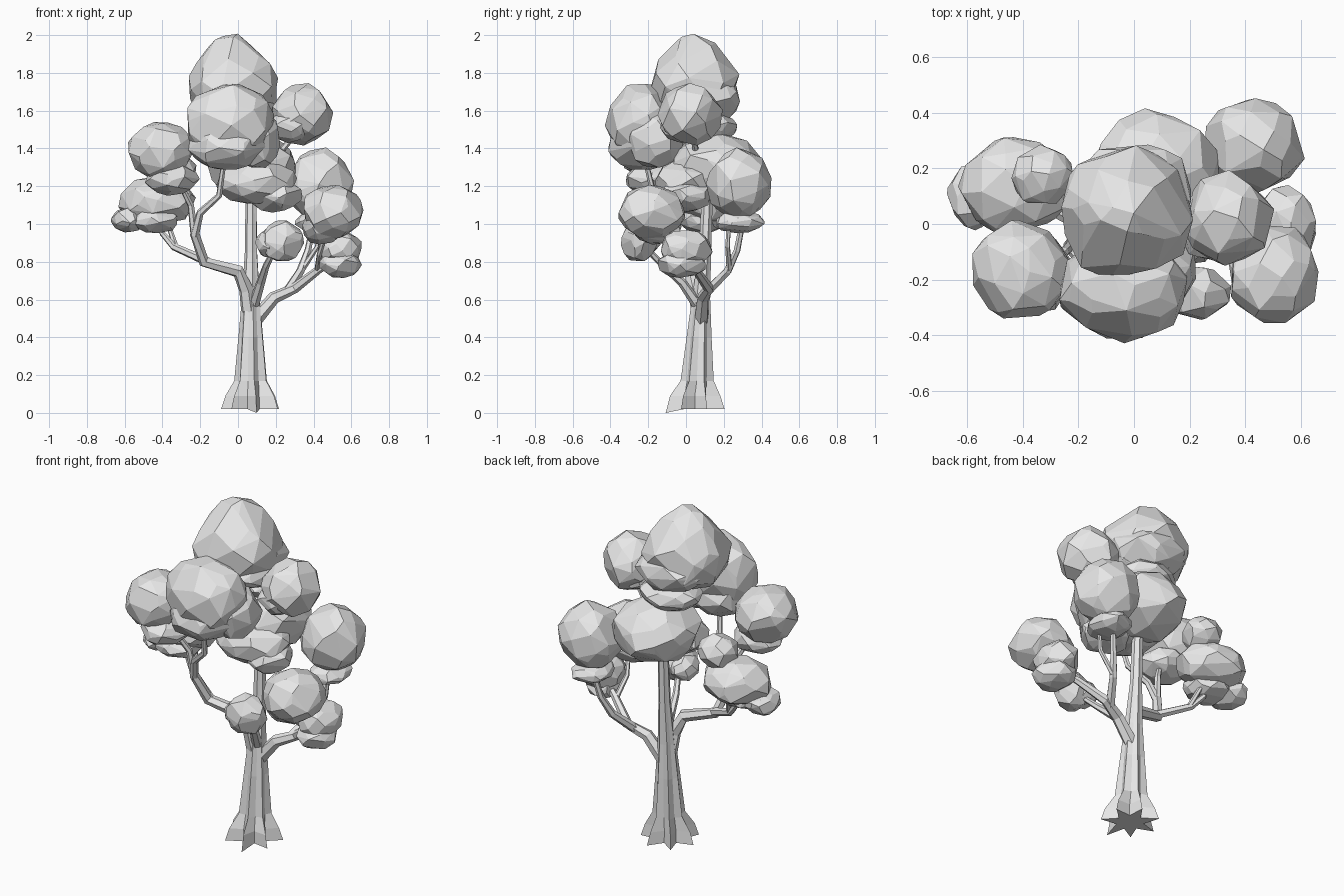
import bpy, bmesh, math, random
from mathutils import Vector

cube = bpy.data.objects.get("Cube")
if cube:
    bpy.data.objects.remove(cube, do_unlink=True)

random.seed(11)

# One plain grey for the whole tree
grey = bpy.data.materials.new("plain grey")
grey.use_nodes = True
grey.diffuse_color = (0.8, 0.8, 0.8, 1)
shader = next(n for n in grey.node_tree.nodes if n.type == "BSDF_PRINCIPLED")
shader.inputs["Base Color"].default_value = grey.diffuse_color


def finish(name, bm):
    """Turn a bmesh into a flat-shaded object."""
    bmesh.ops.recalc_face_normals(bm, faces=bm.faces[:])
    mesh = bpy.data.meshes.new(name)
    bm.to_mesh(mesh)
    bm.free()
    mesh.materials.append(grey)
    obj = bpy.data.objects.new(name, mesh)
    bpy.context.collection.objects.link(obj)
    return obj


def add_lump(bm, centre, radii, taper):
    """Faceted boulder: convex hull of jittered points on an ellipsoid."""
    lump = bmesh.new()
    count = 24 + int(130 * max(radii))
    golden = math.pi * (3 - math.sqrt(5))
    for i in range(count):
        z = 1 - 2 * (i + 0.5) / count
        angle = i * golden + random.uniform(-0.4, 0.4)
        ring = math.sqrt(1 - z * z) * (1 - taper * max(z, 0))
        point = Vector((ring * math.cos(angle), ring * math.sin(angle), z))
        point *= random.uniform(0.94, 1.06)
        lump.verts.new([c + p * r for c, p, r in zip(centre, point, radii)])
    bmesh.ops.convex_hull(lump, input=lump.verts[:])
    loose = [v for v in lump.verts if not v.link_faces]
    bmesh.ops.delete(lump, geom=loose, context="VERTS")
    bmesh.ops.dissolve_limit(lump, angle_limit=math.radians(9),
                             verts=lump.verts[:], edges=lump.edges[:])
    # Copy the finished lump into the cluster
    copies = {v: bm.verts.new(v.co) for v in lump.verts}
    for face in lump.faces:
        bm.faces.new([copies[v] for v in face.verts])
    lump.free()


def foliage(name, *lumps, taper=0.0):
    """Leaf cluster from (centre, radii) lumps."""
    bm = bmesh.new()
    for centre, radii in lumps:
        add_lump(bm, centre, radii, taper)
    return finish(name, bm)


def loft(bm, rings):
    """Skin closed rings of equal length and cap both ends."""
    rings = [[bm.verts.new(p) for p in ring] for ring in rings]
    size = len(rings[0])
    for low, high in zip(rings, rings[1:]):
        for i in range(size):
            j = (i + 1) % size
            bm.faces.new((low[i], low[j], high[j], high[i]))
    bm.faces.new(rings[0][::-1])
    bm.faces.new(rings[-1])


def branch(name, start, end, *path, sides=6):
    """Tapered limb along a path, from start radius to end radius."""
    points = [Vector(p) for p in path]
    last = len(points) - 1
    rings = []
    for i, point in enumerate(points):
        tangent = (points[min(i + 1, last)] - points[max(i - 1, 0)]).normalized()
        side = tangent.cross(Vector((0.3, 1, 0.1))).normalized()
        other = tangent.cross(side)
        radius = start + (end - start) * i / last
        turns = [math.tau * k / sides for k in range(sides)]
        rings.append([point + radius * (side * math.cos(a) + other * math.sin(a))
                      for a in turns])
    bm = bmesh.new()
    loft(bm, rings)
    return finish(name, bm)


def trunk(name, profile, roots=7):
    """Fluted trunk flaring into roots; profile is (z, centre y, crest, groove)."""
    rings = []
    for level, (z, y, crest, groove) in enumerate(profile):
        ring = []
        for i in range(roots * 2):
            # Crests and grooves alternate; the front root reaches lowest
            angle = math.pi * i / roots - math.pi / 2 + 0.18
            radius = groove if i % 2 else crest
            height = 0.0 if level == 0 and i == 0 else z
            ring.append((0.07 + radius * math.cos(angle),
                         y + radius * math.sin(angle), height))
        rings.append(ring)
    bm = bmesh.new()
    loft(bm, rings)
    return finish(name, bm)


# Trunk with root flare
trunk("trunk",
      [(0.02, 0.05, 0.16, 0.075), (0.09, 0.05, 0.137, 0.072), (0.17, 0.06, 0.09, 0.066),
       (0.4, 0.07, 0.068, 0.055), (0.6, 0.08, 0.05, 0.043), (0.85, 0.1, 0.034, 0.03),
       (1.3, 0.12, 0.028, 0.024)])

# Limbs on the model's right
branch("right_limb", 0.045, 0.026, (0.06, 0.07, 0.54), (0.045, 0.05, 0.65),
       (0, 0.02, 0.75), (-0.18, -0.02, 0.8), (-0.23, -0.08, 0.95))
branch("right_back_branch", 0.024, 0.012, (-0.16, -0.02, 0.8), (-0.34, 0.07, 0.88),
       (-0.4, 0.1, 0.95), (-0.43, 0.13, 1.08))
branch("right_back_twig", 0.016, 0.01, (-0.33, 0.07, 0.88), (-0.37, 0.13, 1),
       (-0.35, 0.16, 1.2))
branch("front_branch", 0.024, 0.013, (-0.23, -0.08, 0.94), (-0.2, -0.12, 1.06),
       (-0.1, -0.17, 1.15), (-0.07, -0.22, 1.36))
branch("right_front_branch", 0.022, 0.013, (-0.23, -0.08, 0.94),
       (-0.25, -0.1, 1.1), (-0.33, -0.17, 1.26))

# Limbs on the model's left
branch("left_limb", 0.04, 0.015, (0.08, 0.08, 0.48), (0.19, 0.09, 0.61),
       (0.3, 0.12, 0.66), (0.43, 0.05, 0.76), (0.53, 0, 0.82))
branch("left_back_branch", 0.027, 0.014, (0.26, 0.11, 0.64), (0.33, 0.22, 0.75),
       (0.37, 0.27, 0.86), (0.41, 0.31, 1.06))
branch("left_back_twig", 0.016, 0.01, (0.34, 0.23, 0.76), (0.42, 0.22, 0.88),
       (0.44, 0.23, 1.06))
branch("left_front_branch", 0.016, 0.011, (0.42, 0.05, 0.76), (0.43, -0.06, 0.84),
       (0.48, -0.16, 1))
branch("low_front_branch", 0.03, 0.013, (0.08, 0.07, 0.56), (0.12, -0.02, 0.69),
       (0.15, -0.12, 0.78), (0.21, -0.24, 0.9))
branch("upper_branch", 0.02, 0.015, (0.08, 0.1, 1.15), (0.2, 0.06, 1.35),
       (0.32, 0.03, 1.5))

# Crown and the central canopy
foliage("crown", ((-0.03, 0.04, 1.76), (0.25, 0.25, 0.25)),
        ((0, 0.12, 1.69), (0.22, 0.17, 0.16)),
        ((0.04, 0.02, 1.62), (0.17, 0.17, 0.1)), taper=0.4)
foliage("front_foliage", ((-0.04, -0.23, 1.53), (0.24, 0.19, 0.22)),
        ((-0.05, -0.24, 1.42), (0.21, 0.18, 0.14)),
        ((0.1, -0.16, 1.45), (0.13, 0.15, 0.16)))
foliage("middle_foliage", ((0.08, 0.16, 1.3), (0.24, 0.25, 0.18)),
        ((0.09, 0, 1.22), (0.22, 0.17, 0.12)),
        ((0.2, 0, 1.15), (0.14, 0.14, 0.09)),
        ((0.02, 0.12, 1.51), (0.18, 0.15, 0.09)))

# Foliage on the model's left
foliage("upper_left_foliage", ((0.34, 0.02, 1.58), (0.16, 0.17, 0.16)),
        ((0.28, 0, 1.52), (0.12, 0.14, 0.09)))
foliage("left_back_foliage", ((0.43, 0.28, 1.21), (0.18, 0.18, 0.19)),
        ((0.41, 0.28, 1.01), (0.11, 0.14, 0.06)))
foliage("left_front_foliage", ((0.5, -0.18, 1.06), (0.17, 0.18, 0.15)),
        ((0.45, -0.16, 0.98), (0.12, 0.14, 0.09)))
foliage("low_front_foliage", ((0.23, -0.25, 0.91), (0.12, 0.1, 0.11)),
        ((0.17, -0.23, 0.9), (0.08, 0.09, 0.08)))
foliage("low_left_foliage", ((0.54, 0, 0.87), (0.12, 0.14, 0.1)),
        ((0.54, -0.02, 0.79), (0.11, 0.13, 0.08)))

# Foliage on the model's right
foliage("right_front_foliage", ((-0.41, -0.17, 1.39), (0.18, 0.18, 0.16)),
        ((-0.35, -0.18, 1.24), (0.14, 0.14, 0.09)))
foliage("right_back_foliage", ((-0.43, 0.14, 1.12), (0.2, 0.18, 0.13)),
        ((-0.33, 0.17, 1.28), (0.11, 0.11, 0.1)),
        ((-0.58, 0.1, 1.02), (0.09, 0.12, 0.07)),
        ((-0.44, 0.08, 1.02), (0.13, 0.13, 0.07)))
